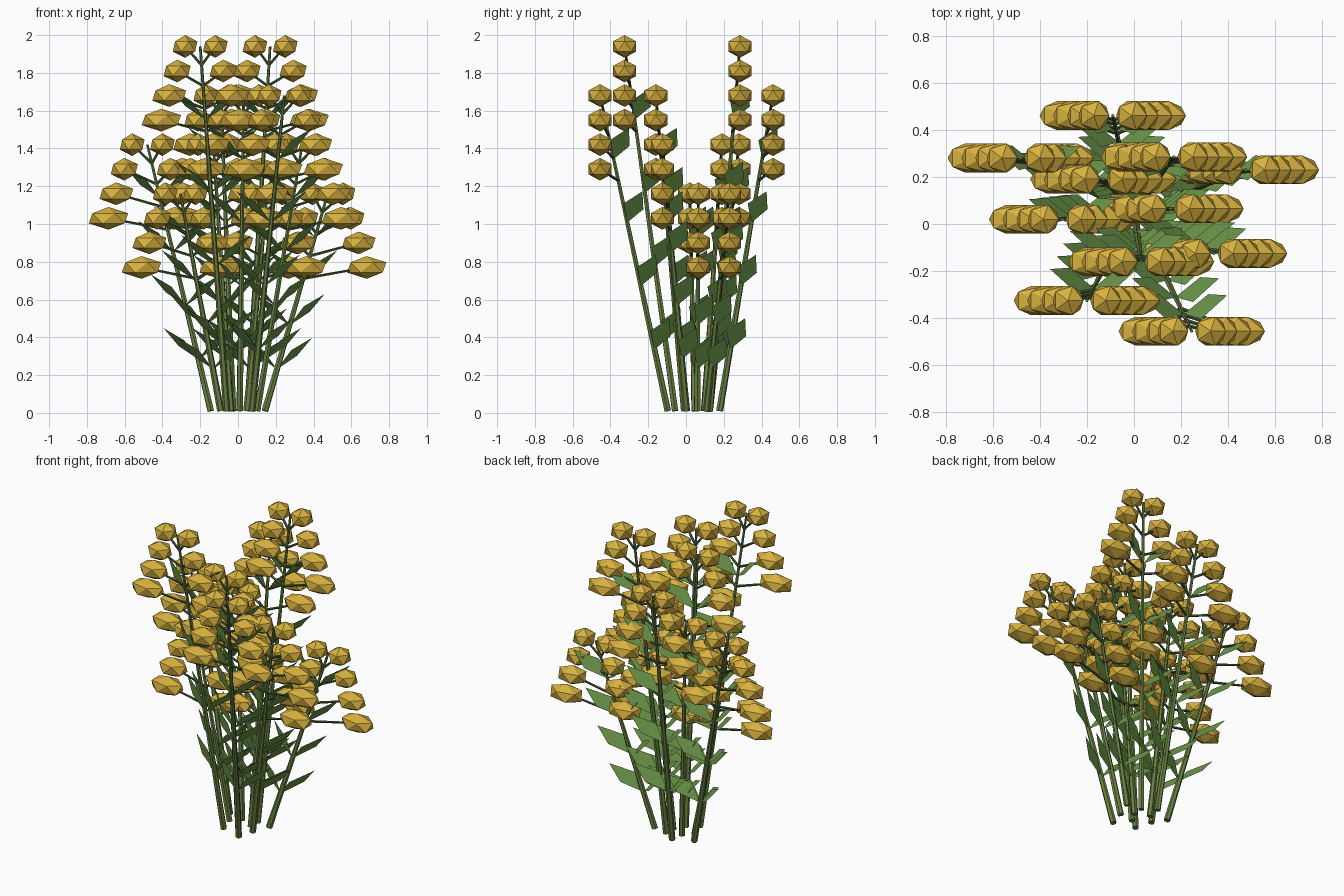
import bpy, bmesh
from mathutils import Vector, Matrix

if "Cube" in bpy.data.objects:
    bpy.data.objects.remove(bpy.data.objects["Cube"])

def material(name, rgb):
    m = bpy.data.materials.new(name)
    m.diffuse_color = (*rgb, 1)
    m.use_nodes = True
    m.node_tree.nodes["Principled BSDF"].inputs["Base Color"].default_value = m.diffuse_color
    return m

gold = material("blossom gold", (0.68, 0.44, 0.05))
leaf_green = material("leaf green", (0.15, 0.31, 0.07))
stem_green = material("stem olive", (0.14, 0.22, 0.055))
twig_green = material("twig dark green", (0.055, 0.115, 0.035))

def finish(bm, name, mat):
    me = bpy.data.meshes.new(name)
    bm.to_mesh(me)
    bm.free()
    me.materials.append(mat)
    bpy.context.collection.objects.link(bpy.data.objects.new(name, me))

def rod(bm, a, b, r1, r2, sides):
    d = b - a
    mat = Matrix.Translation((a + b) / 2) @ d.to_track_quat('Z', 'Y').to_matrix().to_4x4()
    bmesh.ops.create_cone(bm, cap_ends=True, segments=sides, radius1=r1, radius2=r2,
                          depth=d.length, matrix=mat)

# stalk tops: x, y, height of the uppermost blossoms
STALKS = [
    (-0.20, -0.325, 1.94), (0.17, 0.285, 1.94),
    (0.245, -0.455, 1.68), (-0.09, 0.46, 1.68), (0.03, -0.16, 1.68),
    (0.34, -0.125, 1.42), (-0.13, 0.19, 1.42), (-0.48, 0.28, 1.42),
    (0.475, 0.23, 1.16), (0.155, 0.065, 1.16), (-0.305, 0.02, 1.16),
]
# blossom tiers: drop below top, distance from stalk, half length, twig drop
TIERS = [(0.0, 0.08, 0.073, 0.10), (0.13, 0.122, 0.08, 0.08),
         (0.26, 0.164, 0.10, 0.07), (0.39, 0.206, 0.117, 0.06)]

stems, twigs, leaves, blossoms = (bmesh.new() for _ in range(4))

for x, y, h in STALKS:
    top = Vector((x, y, h))
    base = Vector((0.3 * x, 0.3 * y + 0.04, 0.01))
    at = lambda z: base.lerp(top, (z - 0.01) / (h - 0.01))
    rod(stems, base, top, 0.019, 0.007, 6)

    for side in (-1, 1):
        # folded diamond leaves in mirrored pairs
        for f in (0.2, 0.4, 0.6, 0.8):
            p = at(f * h)
            pts = [(0, 0, 0), (0.105, 0.085, 0.07), (0.185, 0.08, 0.165), (0.075, -0.02, 0.10)]
            v = [leaves.verts.new(p + Vector((side * a, b, c))) for a, b, c in pts]
            leaves.faces.new((v[0], v[1], v[2]))
            leaves.faces.new((v[0], v[2], v[3]))

        # tiers of faceted blossoms on twigs
        for drop, out, length, rise in TIERS:
            c = Vector((x + side * out, y, h - drop))
            m = Matrix.Translation(c) @ Matrix.Diagonal((length, 0.072, 0.06, 1))
            bmesh.ops.create_icosphere(blossoms, subdivisions=1, radius=1, matrix=m)
            rod(twigs, at(h - drop - rise), c, 0.008, 0.006, 5)

finish(stems, "stalks", stem_green)
finish(twigs, "twigs", twig_green)
finish(leaves, "leaves", leaf_green)
finish(blossoms, "blossoms", gold)
